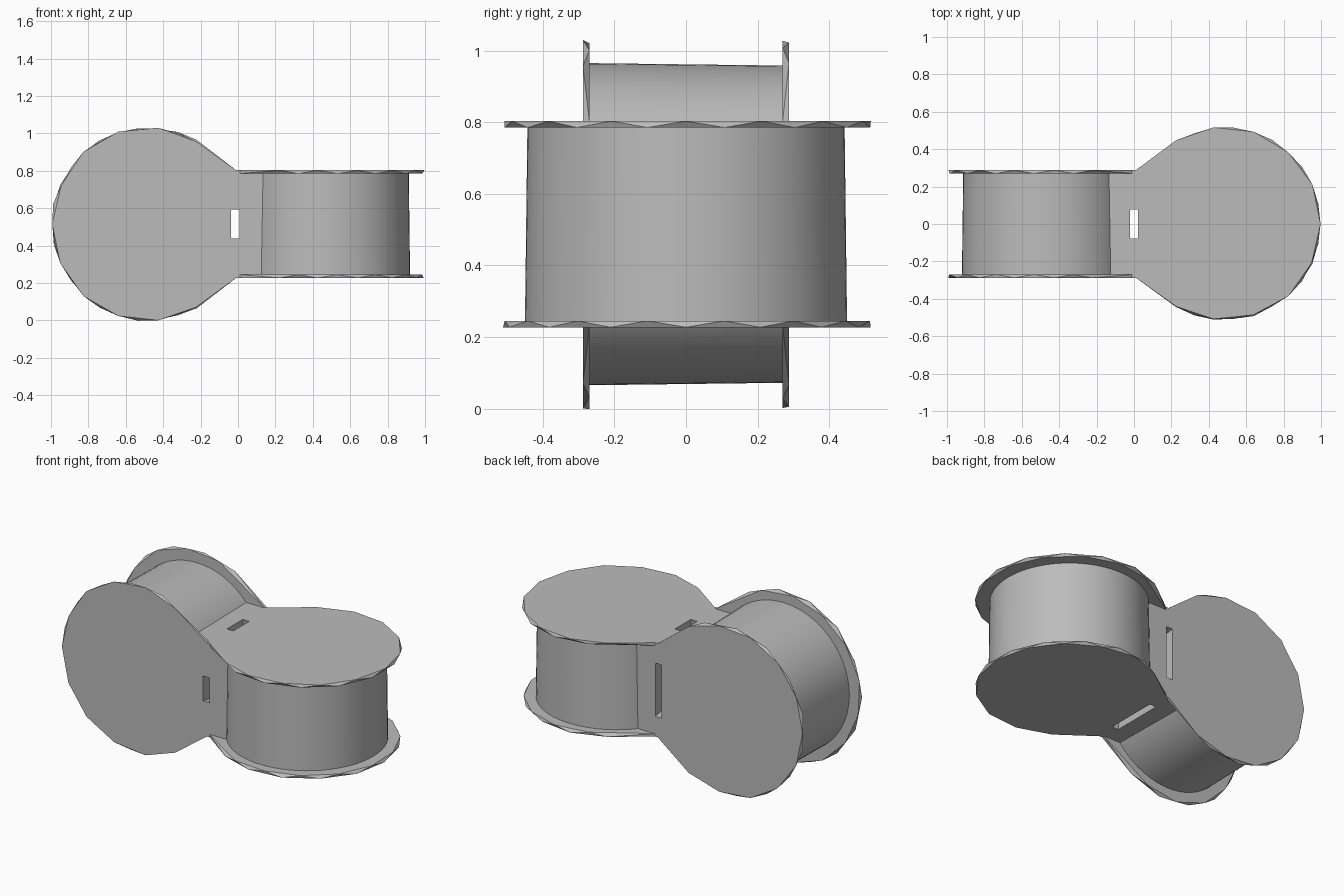
import bpy, bmesh, math, random
from mathutils import Matrix, Vector

random.seed(4)
cube = bpy.data.objects.get("Cube")
if cube:
    bpy.data.objects.remove(cube, do_unlink=True)

grey = bpy.data.materials.new("plain_grey")
grey.use_nodes = True
grey.diffuse_color = (0.5, 0.5, 0.5, 1)
grey.node_tree.nodes["Principled BSDF"].inputs["Base Color"].default_value = (0.5, 0.5, 0.5, 1)

MID = 0.515          # height of the model's centre
HALF = 0.288         # half width of each spool and of the neck
SPOOL_X = 0.48       # distance of each spool axis from the centre
# Spools are built upright at +x; this turns one onto its side at -x
UPRIGHT = Matrix.Translation((0, 0, MID))
SIDEWAYS = UPRIGHT @ Matrix.Rotation(math.pi, 4, 'Z') @ Matrix.Rotation(math.pi / 2, 4, 'X')


def make_object(name, bm, matrix):
    bmesh.ops.recalc_face_normals(bm, faces=bm.faces)
    bm.transform(matrix)
    mesh = bpy.data.meshes.new(name)
    bm.to_mesh(mesh)
    bm.free()
    mesh.materials.append(grey)
    obj = bpy.data.objects.new(name, mesh)
    bpy.context.collection.objects.link(obj)
    return obj


def hull(name, points, matrix):
    bm = bmesh.new()
    verts = [bm.verts.new(p) for p in points]
    result = bmesh.ops.convex_hull(bm, input=verts)
    loose = [v for v in bm.verts if not v.link_faces]
    bmesh.ops.delete(bm, geom=loose, context='VERTS')
    bmesh.ops.dissolve_limit(bm, angle_limit=0.01, verts=bm.verts, edges=bm.edges)
    return make_object(name, bm, matrix)


def flange(name, side, matrix):
    """Round plate with a roughly chipped rim, drawn in to the neck."""
    points = []
    count = 15
    for ring, z in enumerate((HALF, HALF - 0.018)):
        for i in range(count):
            a = math.tau * (i + ring * 0.5) / count
            if abs(a - math.pi) < 0.95:
                continue
            r = 0.52 - random.uniform(0, 0.012)
            points.append((SPOOL_X + r * math.cos(a), r * math.sin(a), side * z))
        points += [(0.01, s * HALF, side * z) for s in (-1, 1)]
    return hull(name, points, matrix)


def drum(name, matrix):
    bm = bmesh.new()
    bmesh.ops.create_cone(bm, cap_ends=True, segments=64, radius1=0.45,
                          radius2=0.443, depth=2 * HALF - 0.02)
    bmesh.ops.translate(bm, verts=bm.verts, vec=(SPOOL_X - 0.01, 0, 0))
    return make_object(name, bm, matrix)


# Two spools set at right angles
parts, drums = [], []
for label, matrix in (("left", UPRIGHT), ("right", SIDEWAYS)):
    drums.append(drum(label + "_drum", matrix))
    for end, side in (("near", 1), ("far", -1)):
        parts.append(flange(f"{label}_{end}_flange", side, matrix))

# Square neck joining them
neck = [(x, y, z) for x in (-0.14, 0.14) for y in (-HALF, HALF) for z in (-HALF, HALF)]
parts.append(hull("neck", neck, UPRIGHT))
parts += drums


# Flared slots right through the neck, narrow at the top and front
def slot(name, x, matrix):
    points = [(x + sx * 0.022, sy * (0.12 - z * 0.15), z)
              for sx in (-1, 1) for sy in (-1, 1) for z in (-0.32, 0.32)]
    return hull(name, points, matrix)


cutters = [slot("top_slot_cutter", 0.0, UPRIGHT),
           slot("front_slot_cutter", -0.015, UPRIGHT @ Matrix.Rotation(math.pi / 2, 4, 'X'))]
for part in parts:
    for cutter in cutters:
        mod = part.modifiers.new("slot", 'BOOLEAN')
        mod.operation = 'DIFFERENCE'
        mod.solver = 'EXACT'
        mod.object = cutter
bpy.context.view_layer.update()
graph = bpy.context.evaluated_depsgraph_get()
meshes = [bpy.data.meshes.new_from_object(p.evaluated_get(graph)) for p in parts]
for part, mesh in zip(parts, meshes):
    part.modifiers.clear()
    part.data = mesh
for cutter in cutters:
    bpy.data.objects.remove(cutter, do_unlink=True)

# Smooth only the drums
bpy.ops.object.select_all(action='DESELECT')
for obj in drums:
    obj.select_set(True)
bpy.context.view_layer.objects.active = drums[0]
bpy.ops.object.shade_smooth_by_angle(angle=math.radians(30))
